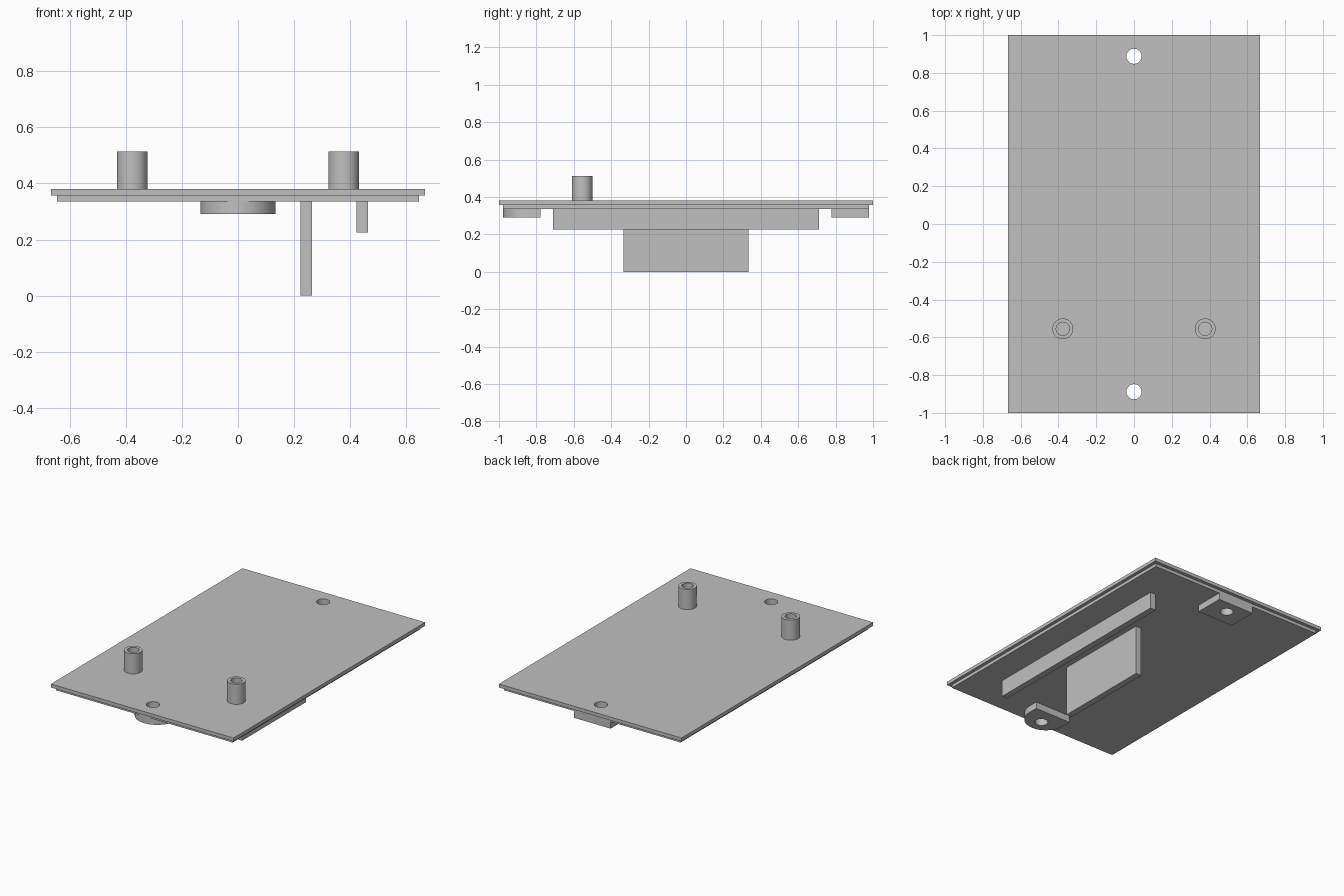
import bpy
import bmesh
from math import pi, sin, cos, radians

cube = bpy.data.objects.get("Cube")
if cube:
    bpy.data.objects.remove(cube, do_unlink=True)

GREY = (0.53, 0.53, 0.53, 1.0)
grey = bpy.data.materials.new("plain_grey")
grey.use_nodes = True
grey.diffuse_color = GREY
grey.node_tree.nodes["Principled BSDF"].inputs["Base Color"].default_value = GREY


def circle(x, y, r, n=48):
    return [(x + r * cos(2 * pi * i / n), y + r * sin(2 * pi * i / n)) for i in range(n)]


def rect(x0, x1, y0, y1):
    return [(x0, y0), (x1, y0), (x1, y1), (x0, y1)]


def prism(name, loops, z0, z1):
    """Extrude an outline, with any inner loops as through holes."""
    bm = bmesh.new()
    edges = []
    for loop in loops:
        vs = [bm.verts.new((x, y, z0)) for x, y in loop]
        edges += [bm.edges.new((vs[i - 1], vs[i])) for i in range(len(vs))]
    bmesh.ops.triangle_fill(bm, edges=edges, use_beauty=True, use_dissolve=False)
    top = bmesh.ops.extrude_face_region(bm, geom=bm.faces[:], use_keep_orig=True)
    for v in top["geom"]:
        if isinstance(v, bmesh.types.BMVert):
            v.co.z = z1
    bmesh.ops.recalc_face_normals(bm, faces=bm.faces[:])
    # smooth round walls, crisp corners
    for f in bm.faces:
        f.smooth = True
    for e in bm.edges:
        e.smooth = e.calc_face_angle(pi) < radians(30)
    mesh = bpy.data.meshes.new(name)
    bm.to_mesh(mesh)
    bm.free()
    mesh.materials.append(grey)
    ob = bpy.data.objects.new(name, mesh)
    bpy.context.collection.objects.link(ob)
    return ob


LID_TOP, LID_LOW, STEP_LOW, LUG_LOW = 0.38, 0.357, 0.336, 0.291
HOLE_Y, LUG_W, STEP_Y = 0.888, 0.134, 0.978
front_hole = circle(0, -HOLE_Y, 0.04)
back_hole = circle(0, HOLE_Y, 0.04)

# Cover plate and the slightly smaller step beneath it
prism("cover_plate", [rect(-0.667, 0.667, -1, 1), front_hole, back_hole], LID_LOW, LID_TOP)
prism("locating_step", [rect(-0.645, 0.645, -STEP_Y, STEP_Y), front_hole, back_hole],
      STEP_LOW, LID_LOW)

# Screw lugs: rounded at the front, square at the back
arc_y = -STEP_Y + LUG_W
n = 32
rounded = [(LUG_W * cos(pi + pi * i / n), arc_y + LUG_W * sin(pi + pi * i / n))
           for i in range(n + 1)]
rounded += [(LUG_W, -0.778), (-LUG_W, -0.778)]
prism("front_lug", [rounded, front_hole], LUG_LOW, STEP_LOW)
prism("back_lug", [rect(-LUG_W, LUG_W, 0.778, STEP_Y), back_hole], LUG_LOW, STEP_LOW)

# Ribs hanging below the plate
prism("deep_rib", [rect(0.222, 0.264, -0.334, 0.334)], 0, STEP_LOW)
prism("long_rib", [rect(0.422, 0.464, -0.711, 0.711)], 0.225, STEP_LOW)

# Hollow posts on the top
for side, x in (("left", 0.377), ("right", -0.377)):
    prism(side + "_post", [circle(x, -0.555, 0.055), circle(x, -0.555, 0.035)], LID_TOP, 0.513)
